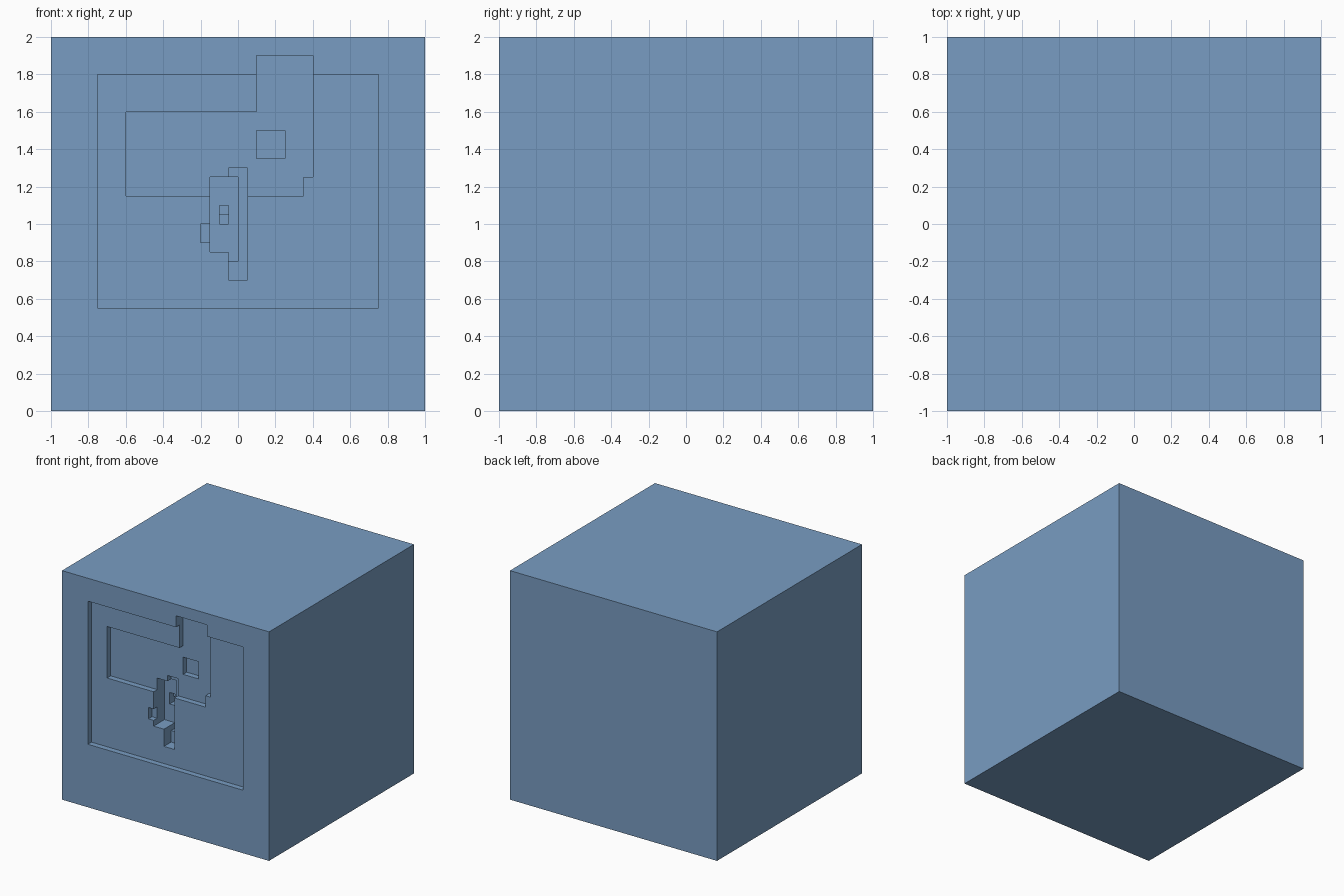
import bpy
import bmesh

if "Cube" in bpy.data.objects:
    bpy.data.objects.remove(bpy.data.objects["Cube"], do_unlink=True)

# Single blue material
blue = bpy.data.materials.new("soft_blue")
colour = (0.19, 0.335, 0.54, 1.0)
blue.diffuse_color = colour
blue.use_nodes = True
blue.node_tree.nodes["Principled BSDF"].inputs["Base Color"].default_value = colour


def prism(name, outline, y0, y1):
    """Extrude an (x, z) outline along y, from y0 to y1."""
    bm = bmesh.new()
    face = bm.faces.new([bm.verts.new((x, y0, z)) for x, z in outline])
    ext = bmesh.ops.extrude_face_region(bm, geom=[face])
    verts = [g for g in ext["geom"] if isinstance(g, bmesh.types.BMVert)]
    bmesh.ops.translate(bm, verts=verts, vec=(0, y1 - y0, 0))
    bmesh.ops.recalc_face_normals(bm, faces=bm.faces)
    mesh = bpy.data.meshes.new(name)
    bm.to_mesh(mesh)
    bm.free()
    mesh.materials.append(blue)
    obj = bpy.data.objects.new(name, mesh)
    bpy.context.collection.objects.link(obj)
    return obj


def rect(x0, x1, z0, z1):
    return [(x0, z0), (x1, z0), (x1, z1), (x0, z1)]


# Solid block
block = prism("carved_block", rect(-1, 1, 0, 2), -1, 1)

# Stepped recesses in the front face: outline and depth
recesses = [
    ("wide_panel", rect(-0.75, 0.75, 0.55, 1.8), 0.05),
    ("notched_panel", [(-0.6, 1.15), (0.35, 1.15), (0.35, 1.25), (0.4, 1.25),
                       (0.4, 1.9), (0.1, 1.9), (0.1, 1.6), (-0.6, 1.6)], 0.1),
    ("side_notch", rect(-0.2, -0.1, 0.9, 1.0), 0.1),
    ("square_pocket", rect(0.1, 0.25, 1.35, 1.5), 0.15),
    ("tall_slot", rect(-0.05, 0.05, 0.7, 1.3), 0.15),
    ("deep_slot", [(-0.15, 0.85), (-0.05, 0.85), (-0.05, 0.8), (0, 0.8),
                   (0, 1.25), (-0.15, 1.25)], 0.2),
    ("small_hole", rect(-0.1, -0.05, 1.0, 1.1), 0.25),
    ("small_hole_step", rect(-0.1, -0.05, 1.0, 1.05), 0.3),
]

bpy.context.view_layer.objects.active = block
for name, outline, depth in recesses:
    cutter = prism(name + "_cutter", outline, -1.2, -1 + depth)
    cutter.hide_render = True
    mod = block.modifiers.new(name, 'BOOLEAN')
    mod.operation = 'DIFFERENCE'
    mod.solver = 'EXACT'
    mod.object = cutter
    bpy.ops.object.modifier_apply(modifier=mod.name)
    bpy.data.objects.remove(cutter, do_unlink=True)
